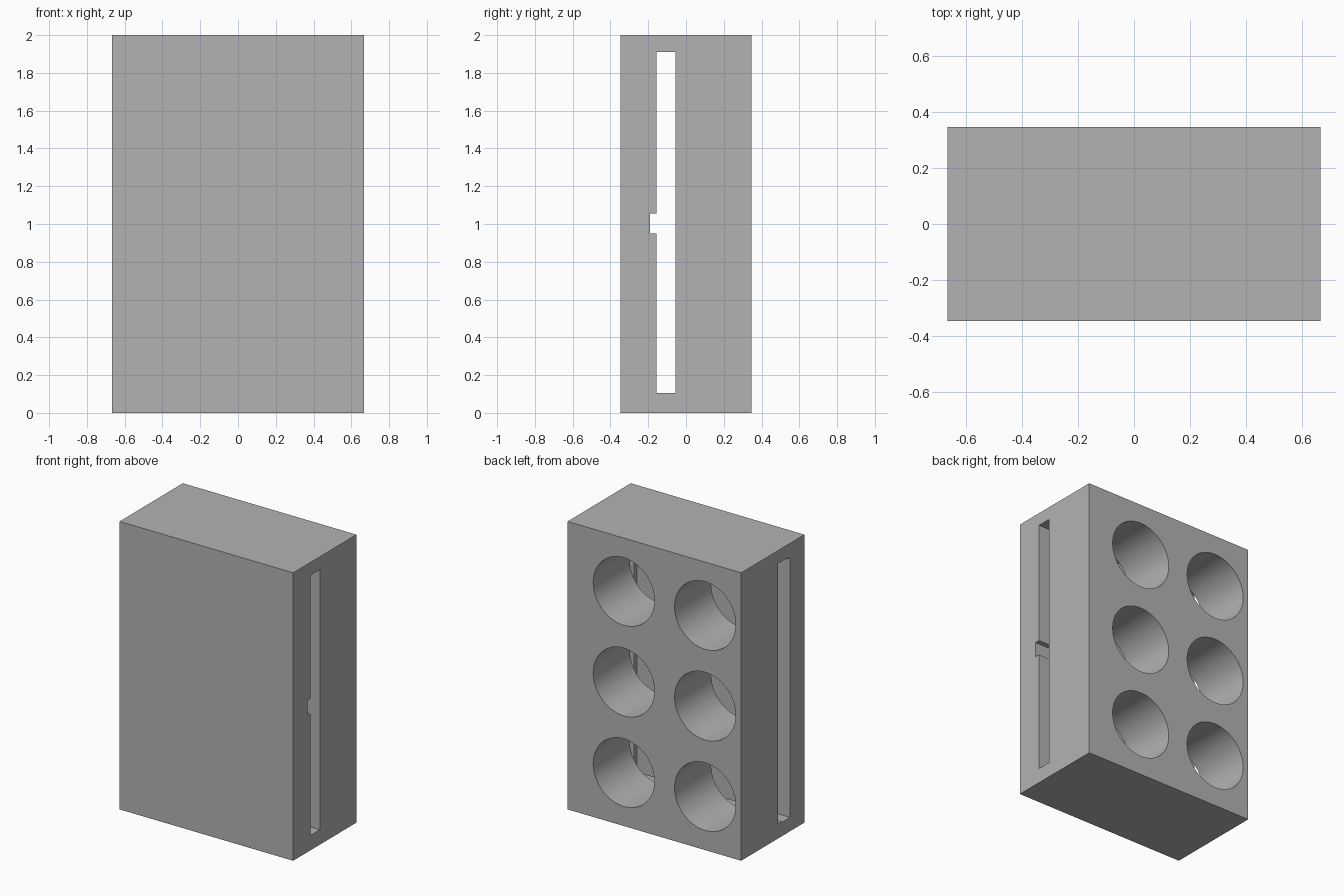
import bpy
import math

cube = bpy.data.objects.get("Cube")
if cube:
    bpy.data.objects.remove(cube, do_unlink=True)

# Single grey material
grey = bpy.data.materials.new("plain grey")
grey.use_nodes = True
colour = (0.45, 0.45, 0.45, 1.0)
grey.diffuse_color = colour
grey.node_tree.nodes["Principled BSDF"].inputs["Base Color"].default_value = colour


def box(name, low, high):
    """Box spanning two opposite corners."""
    centre = [(a + b) / 2 for a, b in zip(low, high)]
    bpy.ops.mesh.primitive_cube_add(size=1, location=centre)
    obj = bpy.context.object
    obj.name = name
    obj.scale = [b - a for a, b in zip(low, high)]
    bpy.ops.object.transform_apply(location=True, rotation=False, scale=True)
    return obj


def bore(name, x, z, radius, y_low, y_high):
    """Round cutter running along y."""
    bpy.ops.mesh.primitive_cylinder_add(
        vertices=96, radius=radius, depth=y_high - y_low,
        location=(x, (y_low + y_high) / 2, z), rotation=(math.pi / 2, 0, 0))
    obj = bpy.context.object
    obj.name = name
    return obj


def cut(target, cutter):
    """Subtract the cutter, then discard it."""
    cutter.hide_render = True
    bpy.ops.object.select_all(action="DESELECT")
    bpy.context.view_layer.objects.active = target
    target.select_set(True)
    mod = target.modifiers.new(cutter.name, "BOOLEAN")
    mod.operation = "DIFFERENCE"
    mod.solver = "EXACT"
    mod.object = cutter
    bpy.ops.object.modifier_apply(modifier=mod.name)
    bpy.data.objects.remove(cutter, do_unlink=True)


# Solid block
block = box("holder_block", (-0.667, -0.347, 0), (0.667, 0.347, 2))
block.data.materials.append(grey)

# Slot running right through from side to side
cut(block, box("through_slot", (-1, -0.155, 0.104), (1, -0.055, 1.91)))

# Deeper recess along the slot, closed by a lip near the left side
cut(block, box("slot_recess", (-1, -0.19, 0.096), (0.51, -0.1, 1.902)))

# Small notch through the lip
cut(block, box("lip_notch", (0.4, -0.19, 0.95), (1, -0.1, 1.055)))

# Two columns of three round bores from the back into the slot
for x in (-0.39, 0.235):
    for z in (0.371, 1.0, 1.629):
        cut(block, bore("round_bore", x, z, 0.235, -0.1, 0.6))

bpy.ops.object.select_all(action="DESELECT")
block.select_set(True)
bpy.context.view_layer.objects.active = block
bpy.ops.object.shade_smooth_by_angle(angle=math.radians(30))
